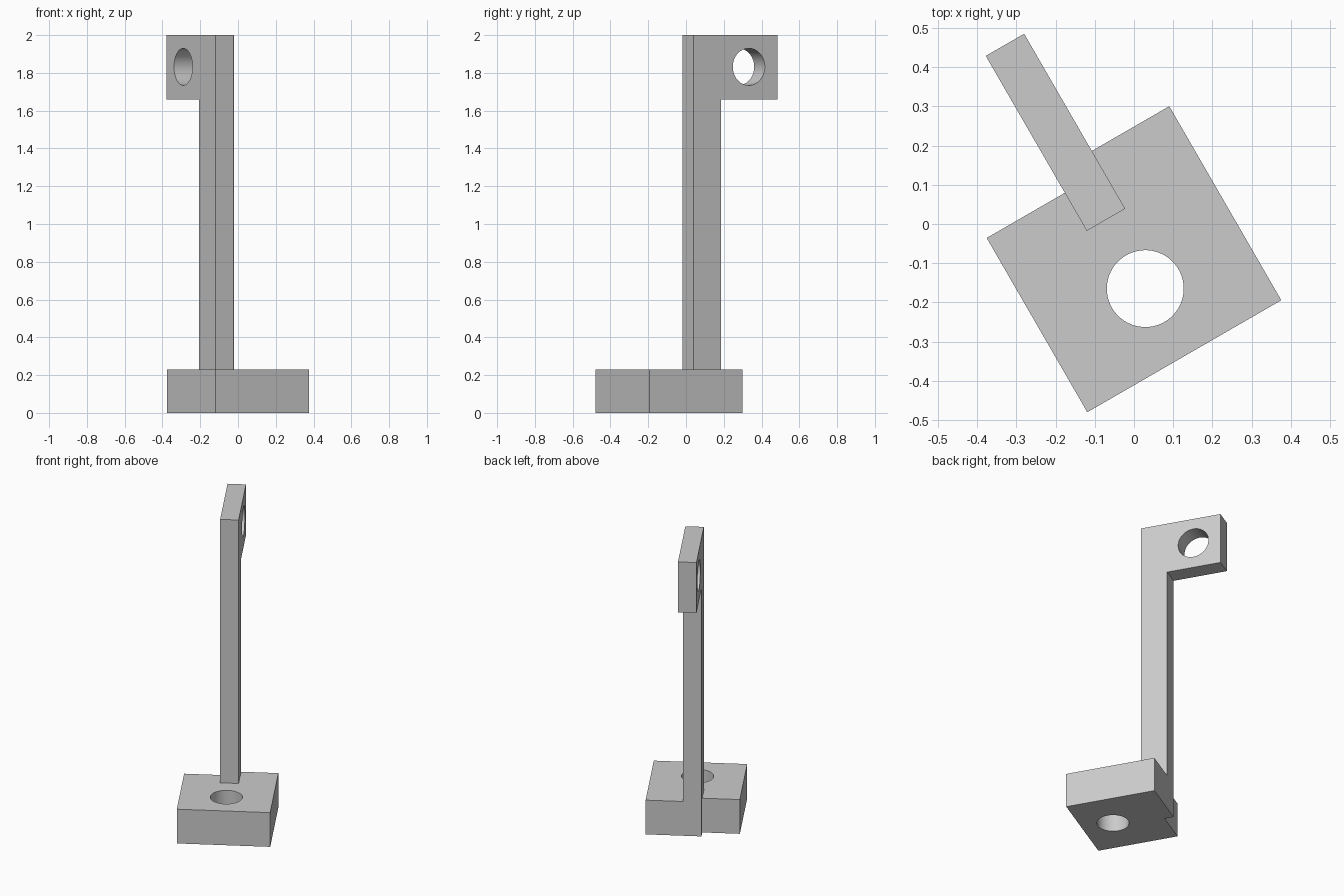
import bpy, bmesh
from math import radians
from mathutils import Matrix

default = bpy.data.objects.get("Cube")
if default:
    bpy.data.objects.remove(default, do_unlink=True)

TURN = Matrix.Rotation(radians(30), 4, 'Z')   # whole bracket is turned about z
HOLE_R = 0.098
BASE_H = 0.23

grey = bpy.data.materials.new("plain grey")
grey.use_nodes = True
grey.diffuse_color = (0.6, 0.6, 0.6, 1)
grey.node_tree.nodes["Principled BSDF"].inputs["Base Color"].default_value = (0.6, 0.6, 0.6, 1)


def add_object(name, bm):
    mesh = bpy.data.meshes.new(name)
    bmesh.ops.recalc_face_normals(bm, faces=bm.faces)
    bm.to_mesh(mesh)
    bm.free()
    mesh.materials.append(grey)
    obj = bpy.data.objects.new(name, mesh)
    bpy.context.collection.objects.link(obj)
    return obj


def prism(name, outline, depth):
    """Extrude a closed outline of 3D points along a vector."""
    bm = bmesh.new()
    face = bm.faces.new([bm.verts.new(p) for p in outline])
    out = bmesh.ops.extrude_face_region(bm, geom=[face], use_keep_orig=True)
    moved = [g for g in out["geom"] if isinstance(g, bmesh.types.BMVert)]
    bmesh.ops.translate(bm, verts=moved, vec=depth)
    return add_object(name, bm)


def drill(obj, centre, axis):
    """Cut a round through hole, then discard the cutter."""
    bm = bmesh.new()
    place = Matrix.Translation(centre)
    if axis == 'X':
        place = place @ Matrix.Rotation(radians(90), 4, 'Y')
    bmesh.ops.create_cone(bm, cap_ends=True, segments=64, radius1=HOLE_R,
                          radius2=HOLE_R, depth=1, matrix=place)
    cutter = add_object("hole_cutter", bm)
    cutter.hide_render = True
    mod = obj.modifiers.new("hole", 'BOOLEAN')
    mod.operation, mod.solver, mod.object = 'DIFFERENCE', 'EXACT', cutter
    bpy.ops.object.select_all(action='DESELECT')
    bpy.context.view_layer.objects.active = obj
    obj.select_set(True)
    bpy.ops.object.modifier_apply(modifier=mod.name)
    bpy.data.objects.remove(cutter, do_unlink=True)
    bpy.ops.object.shade_smooth_by_angle(angle=radians(30))
    obj.data.transform(TURN)


# Base block, with its back stepped in on one side of the arm
left, right, front, back, step = -0.343, 0.228, -0.356, 0.215, 0.157
arm_in, arm_out = -0.113, 0.0
plan = [(left, front), (right, front), (right, back),
        (arm_in, back), (arm_in, step), (left, step)]
base = prism("base", [(x, y, 0) for x, y in plan], (0, 0, BASE_H))
drill(base, ((left + right) / 2, -0.157, BASE_H / 2), 'Z')

# Upright arm with its lug at the top
arm_front, lug_end, lug_z, top = 0.045, 0.56, 1.66, 2.0
side = [(arm_front, BASE_H), (back, BASE_H), (back, lug_z),
        (lug_end, lug_z), (lug_end, top), (arm_front, top)]
arm = prism("upright_arm", [(arm_in, y, z) for y, z in side],
            (arm_out - arm_in, 0, 0))
drill(arm, ((arm_in + arm_out) / 2, 0.384, 1.832), 'X')
